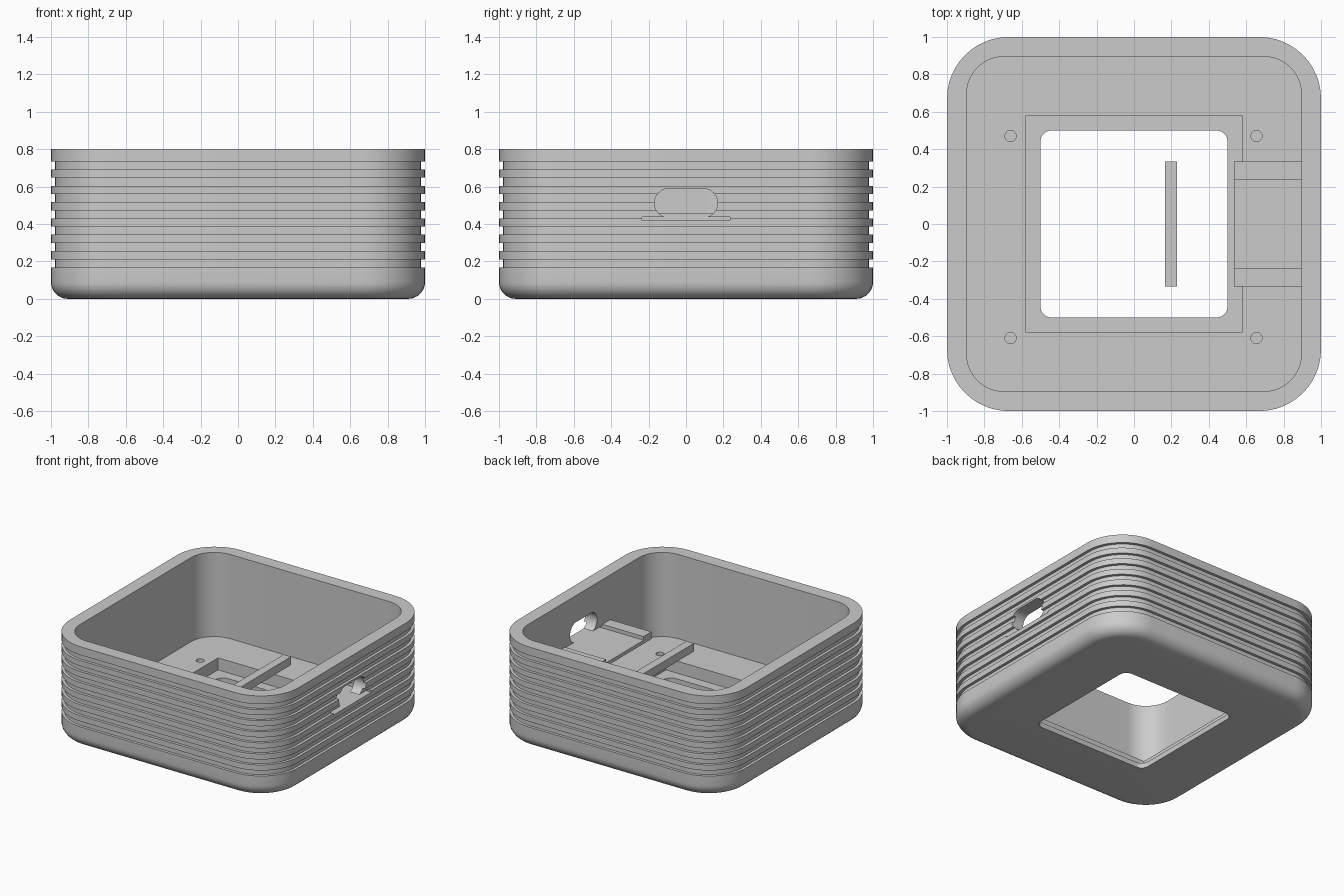
import bpy, bmesh
from math import cos, sin, pi, radians
from mathutils import Vector

cube = bpy.data.objects.get("Cube")
if cube:
    bpy.data.objects.remove(cube, do_unlink=True)

grey = bpy.data.materials.new("light grey plastic")
grey.use_nodes = True
grey.diffuse_color = (0.6, 0.6, 0.6, 1)
grey.node_tree.nodes["Principled BSDF"].inputs["Base Color"].default_value = (0.6, 0.6, 0.6, 1)


def finish(name, bm):
    bmesh.ops.recalc_face_normals(bm, faces=bm.faces)
    mesh = bpy.data.meshes.new(name)
    bm.to_mesh(mesh)
    bm.free()
    mesh.materials.append(grey)
    obj = bpy.data.objects.new(name, mesh)
    bpy.context.collection.objects.link(obj)
    return obj


def smooth(obj):
    obj.data.shade_smooth()
    obj.data.set_sharp_from_angle(angle=radians(30))


def rounded_rect(a, b, r, steps=12):
    """Outline of a rounded rectangle with half sizes a and b."""
    pts = []
    for q, (sx, sy) in enumerate([(1, 1), (-1, 1), (-1, -1), (1, -1)]):
        for i in range(steps + 1):
            t = (q + i / steps) * pi / 2
            pts.append((sx * (a - r) + r * cos(t), sy * (b - r) + r * sin(t)))
    return pts


def prism(name, pts, start, end):
    """Extrude a (y, z) outline along x."""
    bm = bmesh.new()
    face = bm.faces.new([bm.verts.new((start, y, z)) for y, z in pts])
    new = bmesh.ops.extrude_face_region(bm, geom=[face])["geom"]
    verts = [v for v in new if isinstance(v, bmesh.types.BMVert)]
    bmesh.ops.translate(bm, verts=verts, vec=(end - start, 0, 0))
    return finish(name, bm)


def box(name, x0, x1, y0, y1, z0, z1):
    return prism(name, [(y0, z0), (y1, z0), (y1, z1), (y0, z1)], x0, x1)


# Case section as (half size, corner radius, height): window and rounded bottom edge
HEIGHT, CORNER, FILLET = 0.8, 0.33, 0.09
section = [(0.5, 0.06, 0)]
for i in range(9):
    t = i / 8 * pi / 2
    inset = FILLET * (1 - sin(t))
    section.append((1 - inset, CORNER - inset, FILLET * (1 - cos(t))))

# Seven grooves around the outside
DEPTH, GROOVE, PITCH = 0.022, 0.043, 0.0873
for i in range(7):
    low = 0.168 + i * PITCH
    for inset, z in [(0, low), (DEPTH, low), (DEPTH, low + GROOVE), (0, low + GROOVE)]:
        section.append((1 - inset, CORNER - inset, z))

# Rim, inner wall, floor, stepped recess around the window
section += [(1, CORNER, HEIGHT), (0.895, 0.2, HEIGHT), (0.895, 0.2, 0.135),
            (0.58, 0.006, 0.135), (0.58, 0.006, 0.04), (0.5, 0.06, 0.04)]

bm = bmesh.new()
rings = [[bm.verts.new((x, y, z)) for x, y in rounded_rect(h, h, r)] for h, r, z in section]
for k, ring in enumerate(rings):
    nxt = rings[(k + 1) % len(rings)]
    for i in range(len(ring)):
        j = (i + 1) % len(ring)
        bm.faces.new((ring[i], ring[j], nxt[j], nxt[i]))
case = finish("case", bm)

# Cutters: cable port, board slot and screw holes
port = [(y, z + 0.512) for y, z in rounded_rect(0.168, 0.078, 0.077)]
cutters = [prism("port_cutter", port, 0.8, 1.1),
           box("slot_cutter", 0.8, 1.1, -0.235, 0.235, 0.418, 0.438)]
for x in (-0.66, 0.655):
    for y in (-0.61, 0.47):
        bm = bmesh.new()
        bmesh.ops.create_cone(bm, cap_ends=True, segments=24, radius1=0.03, radius2=0.03, depth=0.14)
        bmesh.ops.translate(bm, verts=bm.verts, vec=Vector((x, y, 0.13)))
        cutters.append(finish("screw_hole_cutter", bm))

for cutter in cutters:
    cutter.hide_render = True
    mod = case.modifiers.new(cutter.name, "BOOLEAN")
    mod.operation, mod.solver, mod.object = "DIFFERENCE", "EXACT", cutter

# Bake the cuts and drop the cutters
bpy.context.view_layer.update()
graph = bpy.context.evaluated_depsgraph_get()
baked = bpy.data.meshes.new_from_object(case.evaluated_get(graph))
case.modifiers.clear()
case.data = baked
for cutter in cutters:
    bpy.data.objects.remove(cutter, do_unlink=True)
smooth(case)

# Board shelf with two raised side rails, and the separate board rest
half, rail, low, mid, top = 0.333, 0.235, 0.39, 0.418, 0.447
shelf = [(-half, low), (half, low), (half, top), (rail, top),
         (rail, mid), (-rail, mid), (-rail, top), (-half, top)]
prism("board_shelf", shelf, 0.535, 0.9)
box("board_rest", 0.165, 0.23, -half, half, low, 0.455)
